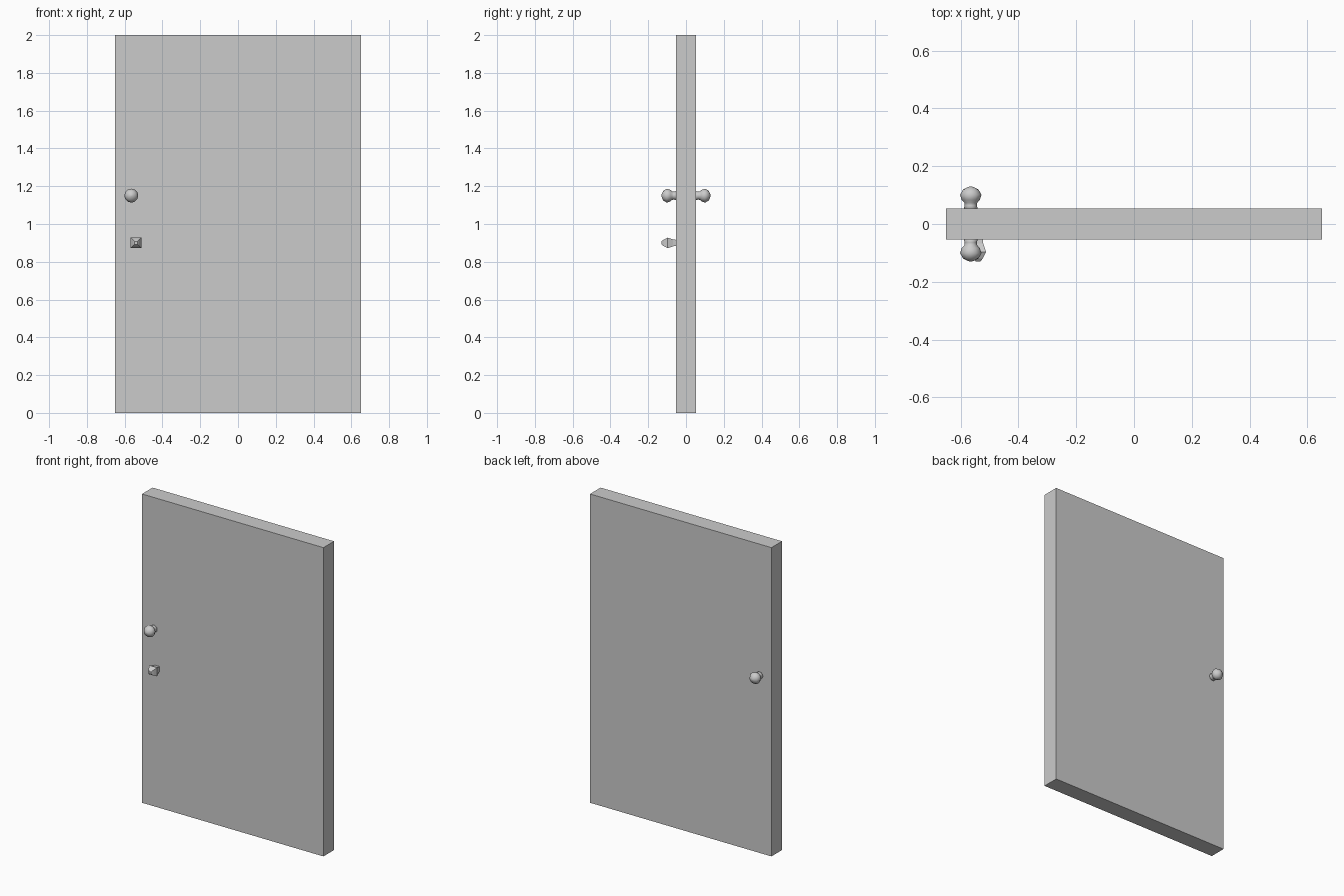
import bpy, bmesh, math

if "Cube" in bpy.data.objects:
    bpy.data.objects.remove(bpy.data.objects["Cube"])


def lathe(name, x, z, profile, sides, turn=0.0, smooth=False):
    """Stack of rings along y from (y, radius) pairs, capped at both ends."""
    bm = bmesh.new()
    rings = []
    for y, r in profile:
        angles = [turn + 2 * math.pi * i / sides for i in range(sides)]
        rings.append([bm.verts.new((x + r * math.cos(a), y, z + r * math.sin(a)))
                      for a in angles])
    for a, b in zip(rings, rings[1:]):
        for i in range(sides):
            j = (i + 1) % sides
            bm.faces.new((a[i], a[j], b[j], b[i]))
    bm.faces.new(rings[0])
    bm.faces.new(rings[-1])
    bmesh.ops.recalc_face_normals(bm, faces=bm.faces)
    mesh = bpy.data.meshes.new(name)
    bm.to_mesh(mesh)
    bm.free()
    obj = bpy.data.objects.new(name, mesh)
    bpy.context.collection.objects.link(obj)
    if smooth:
        for p in mesh.polygons:
            p.use_smooth = True
    return obj


# Door slab
bpy.ops.mesh.primitive_cube_add(size=1, location=(0, 0, 1))
door = bpy.context.object
door.name = "door_slab"
door.scale = (1.3, 0.108, 2)
bpy.ops.object.transform_apply(location=True, scale=True)

# Round knobs on both faces: neck flaring into a faceted ball
knob = [(0.05, 0.025), (0.064, 0.021), (0.073, 0.022), (0.083, 0.031),
        (0.101, 0.037), (0.119, 0.027), (0.127, 0.012), (0.130, 0.003)]
for side, sign in (("front", -1), ("back", 1)):
    lathe(side + "_knob", -0.565, 1.15, [(sign * y, r) for y, r in knob],
          12, smooth=True)

# Square thumb turn below the front knob
d = math.sqrt(2)
turn = [(-0.05, 0.016), (-0.068, 0.018), (-0.097, 0.028), (-0.119, 0.017), (-0.13, 0.008)]
lathe("thumb_turn", -0.54, 0.9, [(y, r * d) for y, r in turn], 4, math.pi / 4)
